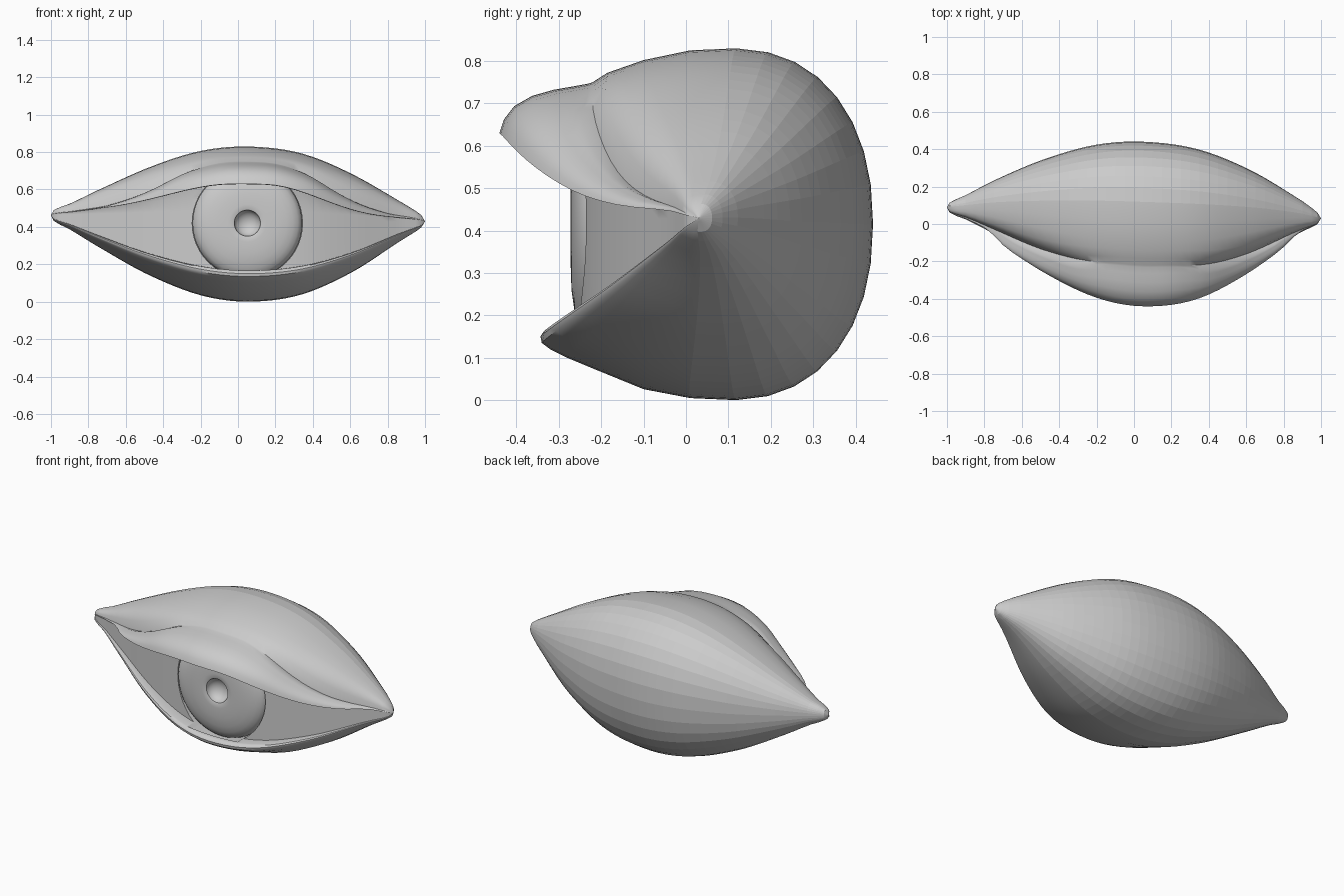
import bpy, bmesh, math

if "Cube" in bpy.data.objects:
    bpy.data.objects.remove(bpy.data.objects["Cube"])

grey = bpy.data.materials.new("plain grey")
grey.diffuse_color = (0.6, 0.6, 0.6, 1)
grey.use_nodes = True
grey.node_tree.nodes["Principled BSDF"].inputs["Base Color"].default_value = grey.diffuse_color


def curve(keys, x):
    """Smooth value through (x, value) keys."""
    n = len(keys)
    i = max(k for k in range(n - 1) if keys[k][0] <= x or k == 0)

    def slope(k):
        a, b = keys[max(k - 1, 0)], keys[min(k + 1, n - 1)]
        return (b[1] - a[1]) / (b[0] - a[0])
    (x0, v0), (x1, v1) = keys[i], keys[i + 1]
    h = x1 - x0
    t = (x - x0) / h
    return ((2*t**3 - 3*t**2 + 1) * v0 + (t**3 - 2*t*t + t) * h * slope(i)
            + (3*t*t - 2*t**3) * v1 + (t**3 - t*t) * h * slope(i + 1))


def ramp(a, b, x):
    t = max(0, min(1, (x - a) / (b - a)))
    return t * t * (3 - 2 * t)


def finish(name, bm):
    bmesh.ops.recalc_face_normals(bm, faces=bm.faces)
    me = bpy.data.meshes.new(name)
    bm.to_mesh(me)
    bm.free()
    me.materials.append(grey)
    ob = bpy.data.objects.new(name, me)
    bpy.context.collection.objects.link(ob)
    return ob


def turned(name, profile, n=48):
    """Disc turned about the y axis through the iris centre, from (radius, y)."""
    bm = bmesh.new()
    rings = [[bm.verts.new((.05 + r * math.cos(2 * math.pi * i / n), y,
                            .42 + r * math.sin(2 * math.pi * i / n))) for i in range(n)]
             for r, y in profile]
    for a, b in zip(rings, rings[1:]):
        for i in range(n):
            bm.faces.new((a[i], a[(i + 1) % n], b[(i + 1) % n], b[i]))
    bm.faces.new(rings[-1])
    bm.faces.new(rings[0])
    return finish(name, bm)


# how the mid section shrinks and shifts toward the two corners
SCALE = [(-1, 0.0), (-.985, .07), (-.9, .165), (-.74, .375), (-.47, .70), (-.2, .93), (.05, 1),
         (.33, .916), (.6, .645), (.867, .255), (.98, .08), (1, 0.0)]
MID_Y = [(-1, .09), (-.72, .11), (-.3, .11), (.05, .10), (.6, .08), (.88, .055), (1, .03)]
MID_Z = [(-1, .462), (-.74, .445), (-.47, .43), (.05, .415), (.6, .42), (.87, .43), (1, .43)]

# rounded back of the mid section, as a slightly squared ellipse (y, z)
back = [(-.32, -.34), (-.2, -.389), (-.09, -.41)]
for k in range(17):
    a = math.radians(-88 + k * 11)
    c, s = math.cos(a), math.sin(a)
    back.append((.34 * c**.87, .415 * math.copysign(abs(s)**.9, s)))
back += [(-.09, .41), (-.2, .387)]
# line the lid fold slides down along, from mid eye to the corners
FOLD_Y = [(0, -.2), (1, -.32), (2, -.365), (3, -.385)]
FOLD_Z = [(0, .387), (1, .335), (2, .22), (3, .10)]
# upper lid: (share of the reach, share of the drop) from fold to edge
upper_lid = [(.05, .03), (.2, .08), (.42, .15), (.65, .27), (.84, .47), (.95, .73), (1, 1)]
sclera_y = -.36
sclera_z = [.15, .07, 0, -.08, -.17]
lower_lid = [(-.36, -.247), (-.42, -.248), (-.435, -.253), (-.443, -.265), (-.44, -.28),
             (-.42, -.295), (-.38, -.315)]


def section(x):
    d = abs(x - .05)
    side = 1 if x > .05 else -1
    t = ramp(.1, .8, d)
    f = 1 + (1.85 if side > 0 else 1.5) * t
    step = .035 * ramp(.2, .4, d) * (1 - ramp(.68, .8, d))
    slide = [(curve(FOLD_Y, f * k / 3), curve(FOLD_Z, f * k / 3)) for k in (1, 2, 3)]
    fy, fz = slide[-1]
    gone = ramp(.72, .86, d) * .8
    ey = -.54 + gone * .15
    ez = .215 - (.14 if side > 0 else .07) * t
    pts = back + slide
    pts = pts + [(fy + (ey - fy) * a - step * (1 - a), fz + (ez - fz) * b + step * .4 * (1 - b))
                 for a, b in upper_lid]
    pts += [(ey + .02, ez - .002), (sclera_y - .01, ez + .005)]
    pts += [(sclera_y, min(z, ez - .01)) for z in sclera_z]
    return pts + lower_lid


# eye body: section lofted from corner to corner
n_back = len(back) + 1
bm = bmesh.new()
xs = [-.997, -.985, -.95] + [-.9 + 1.8 * i / 36 for i in range(37)] + [.95, .98, .996]
rings = []
for x in xs:
    s, cy, cz = (curve(k, x) for k in (SCALE, MID_Y, MID_Z))
    rings.append([bm.verts.new((x, cy + y * s, cz + z * s)) for y, z in section(x)])
n = len(rings[0])
for a, b in zip(rings, rings[1:]):
    for j in range(n):
        k = (j + 1) % n
        f = bm.faces.new((a[j], a[k], b[k], b[j]))
        f.smooth = j >= n_back - 4 or j < 2
for ring, x in ((rings[0], -1), (rings[-1], 1)):
    tip = bm.verts.new((x, curve(MID_Y, x), curve(MID_Z, x)))
    for j in range(n):
        bm.faces.new((ring[j], ring[(j + 1) % n], tip))
bmesh.ops.recalc_face_normals(bm, faces=bm.faces)
for e in bm.edges:                               # keep lid edges crisp
    if e.calc_face_angle(0) > math.radians(40):
        e.smooth = False
body = finish("eye_body", bm)

# round socket sunk into the eyeball for the iris
cutter = turned("socket_cutter", [(.295, -.18), (.295, -.305)])
cutter.hide_render = True
cutter.display_type = 'WIRE'
cut = body.modifiers.new("socket", 'BOOLEAN')
cut.operation = 'DIFFERENCE'
cut.solver = 'EXACT'
cut.object = cutter

# iris: domed disc with a hollow pupil (radius, y)
bowl = [(.07 * math.cos(a), -.268 + .055 * math.sin(a))
        for a in (math.radians(k * 14) for k in range(7))]
iris = turned("iris", [(.293, -.16), (.293, -.205), (.285, -.225), (.27, -.24), (.245, -.253),
                       (.21, -.263), (.16, -.27), (.10, -.272), (.077, -.271)] + bowl)
bpy.ops.object.select_all(action='DESELECT')
iris.select_set(True)
bpy.context.view_layer.objects.active = iris
bpy.ops.object.shade_smooth_by_angle(angle=math.radians(50))
